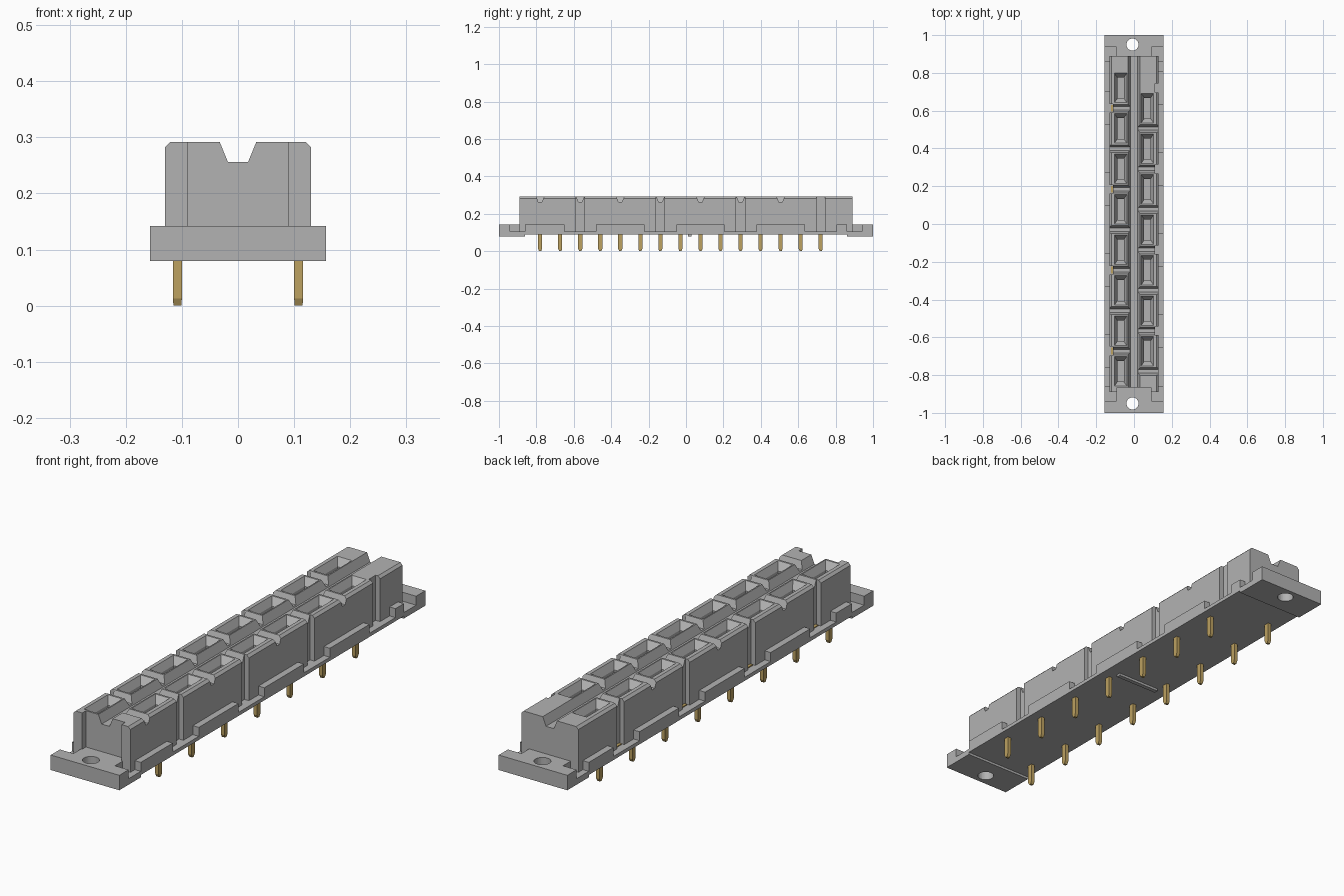
import bpy
import bmesh

cube = bpy.data.objects.get("Cube")
if cube:
    bpy.data.objects.remove(cube, do_unlink=True)


def material(name, rgb):
    m = bpy.data.materials.new(name)
    m.use_nodes = True
    m.diffuse_color = (*rgb, 1)
    m.node_tree.nodes["Principled BSDF"].inputs["Base Color"].default_value = (*rgb, 1)
    return m


grey = material("grey plastic", (0.45, 0.45, 0.45))
gold = material("gold contact", (0.51, 0.36, 0.12))


def loft(bm, rings):
    """Closed solid through matching rings of points."""
    rows = [[bm.verts.new(p) for p in ring] for ring in rings]
    n = len(rows[0])
    for a, b in zip(rows, rows[1:]):
        for i in range(n):
            j = (i + 1) % n
            bm.faces.new((a[i], a[j], b[j], b[i]))
    bm.faces.new(rows[0][::-1])
    bm.faces.new(rows[-1])


def rect(cx, cy, hx, hy, z):
    return [(cx - hx, cy - hy, z), (cx + hx, cy - hy, z),
            (cx + hx, cy + hy, z), (cx - hx, cy + hy, z)]


def box(bm, x0, x1, y0, y1, z0, z1):
    args = ((x0 + x1) / 2, (y0 + y1) / 2, abs(x1 - x0) / 2, abs(y1 - y0) / 2)
    loft(bm, [rect(*args, z0), rect(*args, z1)])


def finish(name, bm, mat):
    bmesh.ops.recalc_face_normals(bm, faces=bm.faces)
    me = bpy.data.meshes.new(name)
    bm.to_mesh(me)
    bm.free()
    ob = bpy.data.objects.new(name, me)
    me.materials.append(mat)
    bpy.context.collection.objects.link(ob)
    return ob


def carve(target, build):
    """Cut the shapes made by build(bm) out of target."""
    bm = bmesh.new()
    build(bm)
    cutter = finish("cutter", bm, grey)
    cutter.hide_render = True
    mod = target.modifiers.new("cut", "BOOLEAN")
    mod.operation, mod.solver, mod.object = "DIFFERENCE", "EXACT", cutter
    graph = bpy.context.evaluated_depsgraph_get()
    me = bpy.data.meshes.new_from_object(target.evaluated_get(graph))
    target.modifiers.clear()
    target.data = me
    bpy.data.objects.remove(cutter, do_unlink=True)


# Staggered contact rows
PITCH = 0.2143
left_row = [-0.78 + PITCH * k for k in range(8)]
right_row = [y + PITCH / 2 for y in left_row[:7]]
rows = [(-1, left_row), (1, right_row)]
cross_grooves = [(-1, right_row), (1, left_row[:7])]
side_slots = [(-1, right_row[::2]), (1, left_row[1::2])]
TOP, RIM, LEDGE = 0.292, 0.142, 0.105

# Mounting base
bm = bmesh.new()
box(bm, -0.157, 0.157, -1, 1, 0.08, RIM)
base = finish("mounting_base", bm, grey)


def underside(bm):
    box(bm, -0.2, 0.2, -0.86, 0.86, 0.05, 0.09)


def ledges(bm):
    for s in (-1, 1):
        for e in (-1, 1):
            box(bm, s * 0.095, s * 0.2, e * 0.86, e * 0.94, LEDGE, 0.2)
    for s, ys in side_slots:
        for y in ys:
            box(bm, s * 0.11, s * 0.2, y - 0.085, y + 0.085, LEDGE, 0.2)


def screw_holes(bm):
    for e in (-1, 1):
        hole = bmesh.ops.create_cone(bm, cap_ends=True, segments=32, radius1=0.032,
                                     radius2=0.032, depth=0.3)
        bmesh.ops.translate(bm, verts=hole["verts"], vec=(-0.008, e * 0.95, 0.1))


for step in (underside, ledges, screw_holes):
    carve(base, step)

# Connector body with chamfered top edges
bm = bmesh.new()
profile = [(-0.13, 0.1), (0.13, 0.1), (0.13, 0.282), (0.12, TOP), (-0.12, TOP), (-0.13, 0.282)]
loft(bm, [[(x, y, z) for x, z in profile] for y in (-0.89, 0.89)])
body = finish("connector_body", bm, grey)


def front_recess(bm):
    box(bm, -0.09, 0.09, -1, -0.866, 0.09, 0.4)


def centre_channel(bm):
    v = [(-0.018, 0.256), (0.018, 0.256), (0.036, 0.3), (-0.036, 0.3)]
    loft(bm, [[(x, y, z) for x, z in v] for y in (-1, 1)])


def cross_channels(bm):
    v = [(-0.009, 0.262), (0.009, 0.262), (0.024, 0.3), (-0.024, 0.3)]
    for s, ys in cross_grooves:
        for y in ys:
            loft(bm, [[(x, y + d, z) for d, z in v] for x in (s * 0.019, s * 0.2)])


def vertical_slots(bm):
    for s, ys in side_slots:
        for y in ys:
            box(bm, s * 0.11, s * 0.2, y - 0.023, y + 0.023, 0.05, 0.4)


def pockets(bm):
    for s, ys in rows:
        for y in ys:
            x = s * 0.071
            loft(bm, [rect(x, y, 0.017, 0.055, 0.16), rect(x, y, 0.017, 0.055, 0.262),
                      rect(x, y, 0.033, 0.078, TOP), rect(x, y, 0.033, 0.078, 0.4)])


for step in (front_recess, centre_channel, cross_channels, vertical_slots, pockets):
    carve(body, step)

# Small rib under the base
bm = bmesh.new()
box(bm, -0.1, 0.1, 0.012, 0.03, 0.08, 0.092)
finish("underside_rib", bm, grey)

# Contact pins with tapered tips
for side, (s, ys) in zip(("left_row", "right_row"), rows):
    bm = bmesh.new()
    for y in ys:
        x = s * 0.108
        loft(bm, [rect(x, y, 0.007, 0.005, 0), rect(x, y, 0.008, 0.011, 0.013),
                  rect(x, y, 0.008, 0.011, 0.1)])
    finish(side + "_pins", bm, gold)

# Contact tabs at the foot of one side's slots
bm = bmesh.new()
for y in side_slots[0][1]:
    box(bm, -0.122, -0.11, y - 0.018, y + 0.018, 0.1, 0.109)
finish("contact_tabs", bm, gold)
